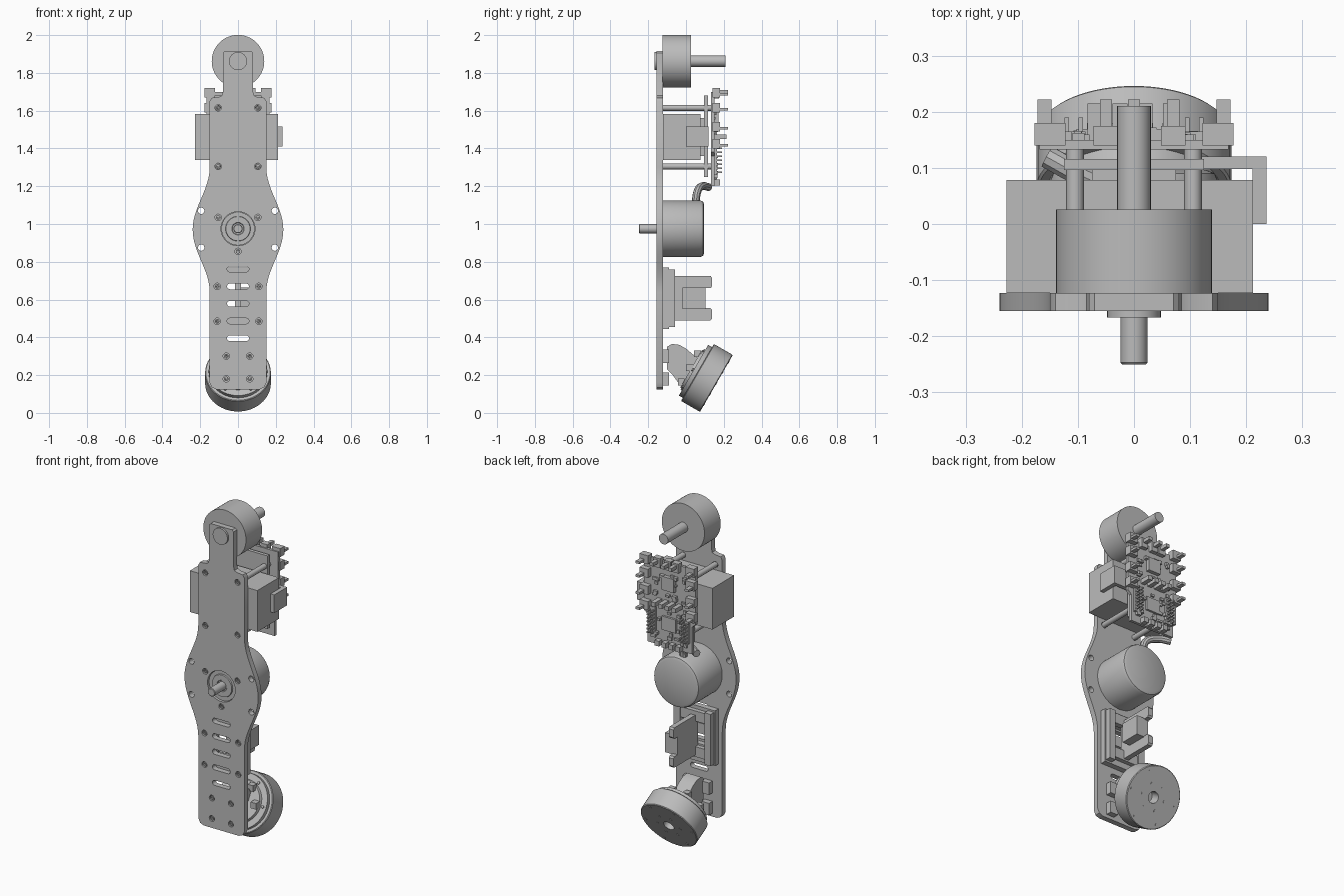
import bpy, bmesh, math, random
from mathutils import Vector

random.seed(4)
cube = bpy.data.objects.get("Cube")
if cube:
    bpy.data.objects.remove(cube)

grey = bpy.data.materials.new("plain grey")
grey.use_nodes = True
grey.diffuse_color = (0.5, 0.5, 0.5, 1)
grey.node_tree.nodes["Principled BSDF"].inputs["Base Color"].default_value = (0.5, 0.5, 0.5, 1)
parts = []


def add(name, mesh):
    mesh.materials.clear()
    mesh.materials.append(grey)
    ob = bpy.data.objects.new(name, mesh)
    bpy.context.collection.objects.link(ob)
    parts.append(ob)
    return ob


def boxes(name, spans):
    """Blocks given as (low corner, high corner), gathered in one object."""
    bm = bmesh.new()
    for lo, hi in spans:
        lo, hi = Vector(lo), Vector(hi)
        new = bmesh.ops.create_cube(bm, size=1)["verts"]
        for v in new:
            v.co = [(lo[i] + hi[i]) / 2 + v.co[i] * (hi[i] - lo[i]) for i in range(3)]
    mesh = bpy.data.meshes.new(name)
    bm.to_mesh(mesh)
    bm.free()
    return add(name, mesh)


def lathe(name, profile, origin=(0, 0, 0), axis=(0, 1, 0), sides=48):
    """Spin (radius, distance) points around an axis."""
    bm = bmesh.new()
    vs = [bm.verts.new((r, 0, h)) for r, h in profile]
    es = [bm.edges.new(pair) for pair in zip(vs, vs[1:])]
    bmesh.ops.spin(bm, geom=vs + es, cent=(0, 0, 0), axis=(0, 0, 1),
                   angle=math.tau, steps=sides, use_duplicate=False)
    bmesh.ops.remove_doubles(bm, verts=bm.verts, dist=1e-5)
    bmesh.ops.recalc_face_normals(bm, faces=bm.faces)
    turn = Vector((0, 0, 1)).rotation_difference(Vector(axis))
    for v in bm.verts:
        v.co = turn @ v.co + Vector(origin)
    mesh = bpy.data.meshes.new(name)
    bm.to_mesh(mesh)
    bm.free()
    return add(name, mesh)


def rod(name, r, x, z, y0, y1, sides=32):
    return lathe(name, [(0, y0), (r, y0), (r, y1), (0, y1)], (x, 0, z), sides=sides)


def bake(name, curve, rotation=(0, 0, 0), location=(0, 0, 0)):
    """Turn a curve into a placed mesh."""
    tmp = bpy.data.objects.new(name + "_curve", curve)
    bpy.context.collection.objects.link(tmp)
    bpy.context.view_layer.update()
    dg = bpy.context.evaluated_depsgraph_get()
    mesh = bpy.data.meshes.new_from_object(tmp.evaluated_get(dg))
    bpy.data.objects.remove(tmp)
    ob = add(name, mesh)
    ob.rotation_euler, ob.location = rotation, location
    return ob


def sheet(name, loops, lo, hi, side=False):
    """Flat outline with holes; faces the front, or the side if asked."""
    cu = bpy.data.curves.new(name, "CURVE")
    cu.dimensions, cu.fill_mode, cu.extrude = "2D", "BOTH", (hi - lo) / 2
    for loop in loops:
        sp = cu.splines.new("POLY")
        sp.points.add(len(loop) - 1)
        for p, (a, b) in zip(sp.points, loop):
            p.co = (a, b, 0, 1)
        sp.use_cyclic_u = True
    mid = (lo + hi) / 2
    q = math.pi / 2
    return bake(name, cu, (q, 0, q if side else 0), (mid, 0, 0) if side else (0, mid, 0))


def circle(x, z, r, n=20):
    return [(x + r * math.cos(math.tau * i / n), z + r * math.sin(math.tau * i / n)) for i in range(n)]


def pill(x, z, half, r):
    arc = [math.pi * (i / 8 - 0.5) for i in range(9)]
    right = [(x + half - r + r * math.cos(a), z + r * math.sin(a)) for a in arc]
    return right + [(2 * x - px, 2 * z - pz) for px, pz in right]


def rect(x0, x1, z0, z1):
    return [(x0, z0), (x1, z0), (x1, z1), (x0, z1)]


# Main plate with a rounded bulge, a narrow neck, screw holes and slots
edge = [(0.115, 0.125), (0.138, 0.135), (0.15, 0.16)]
for i in range(25):
    t = i / 12 - 1
    edge.append((0.15 + 0.045 * (1 + math.cos(math.pi * t)), 0.97 + 0.33 * t))
edge += [(0.15, 1.65), (0.14, 1.668), (0.1, 1.672), (0.085, 1.68), (0.08, 1.7), (0.08, 1.905), (0.07, 1.915)]
outline = edge + [(-x, z) for x, z in reversed(edge)]
pairs = [(0.105, 1.615), (0.105, 1.305), (0.105, 1.035), (0.11, 0.67), (0.11, 0.485), (0.062, 0.3), (0.062, 0.18)]
screws = [(s * x, z) for x, z in pairs for s in (-1, 1)] + [(0, 0.855)]
open_holes = [(s * 0.195, z) for z in (1.07, 0.875) for s in (-1, 1)]
slots = [pill(0, 0.395 + 0.0915 * i, 0.058, 0.015) for i in range(5)]
holes = [circle(x, z, 0.017) for x, z in screws + open_holes]
sheet("main_plate", [outline, circle(0, 0.975, 0.09, 48)] + holes + slots, -0.155, -0.123)
for x, z in screws:
    lathe("plate_screw", [(0, -0.146), (0.005, -0.146), (0.006, -0.152), (0.012, -0.152), (0.012, -0.12), (0, -0.12)],
          (x, 0, z), sides=16)

# Top motor with a long rear shaft
rod("top_motor", 0.139, 0, 1.862, -0.124, 0.026, 64)
rod("top_motor_shaft", 0.03, 0, 1.862, 0.02, 0.21)
rod("top_motor_cap", 0.048, 0, 1.862, -0.167, -0.15)

# Middle motor with rounded back edge, stepped boss and front shaft
lathe("middle_motor", [(0, -0.145), (0.03, -0.145), (0.033, -0.15), (0.064, -0.15), (0.066, -0.143), (0.088, -0.143),
                       (0.088, -0.123), (0.15, -0.123), (0.15, 0.075), (0.144, 0.09), (0.13, 0.096), (0, 0.096)],
      (0, 0, 0.975), sides=64)
lathe("middle_motor_shaft", [(0, -0.25), (0.021, -0.25), (0.024, -0.247), (0.024, -0.14), (0, -0.14)], (0, 0, 0.975))

# Cable leaving the middle motor
cable = bpy.data.curves.new("motor_cable", "CURVE")
cable.dimensions, cable.bevel_depth, cable.bevel_resolution, cable.use_fill_caps = "3D", 0.021, 3, True
sp = cable.splines.new("BEZIER")
route = [(-0.02, 0.05, 1.1), (-0.03, 0.06, 1.17), (-0.09, 0.085, 1.2), (-0.155, 0.12, 1.195)]
sp.bezier_points.add(len(route) - 1)
for p, co in zip(sp.bezier_points, route):
    p.co, p.handle_left_type, p.handle_right_type = co, "AUTO", "AUTO"
bake("motor_cable", cable)

# Battery block and its side connector
boxes("battery", [((-0.227, -0.123, 1.34), (0.212, 0.078, 1.583))])
boxes("battery_back", [((-0.075, 0.07, 1.36), (0.075, 0.097, 1.56))])
boxes("side_connector", [((0.211, 0, 1.41), (0.236, 0.12, 1.517)), ((0.12, 0.098, 1.41), (0.22, 0.12, 1.517))])

# Standoffs and the carrier behind the battery
for s in (-1, 1):
    for z in (1.305, 1.615):
        rod("standoff", 0.016, s * 0.105, z, -0.123, 0.135, 12)
sheet("board_carrier", [rect(-0.125, 0.125, 1.25, 1.68), rect(-0.07, 0.07, 1.36, 1.57)], 0.096, 0.116)

# Circuit board, wider at its upper half
board = [(0.145, 1.2), (0.145, 1.36), (0.168, 1.38), (0.168, 1.7)]
sheet("circuit_board", [board + [(-x, z) for x, z in reversed(board)]], 0.133, 0.15)
plugs, pins, chips = [], [], []
for s in (-1, 1):
    for z in (1.4, 1.49, 1.59, 1.67):
        a, b = sorted((s * 0.122, s * 0.177))
        c, d = sorted((s * 0.147, s * 0.172))
        plugs += [((a, 0.14, z), (b, 0.18, z + 0.05)), ((c, 0.14, z + 0.01), (d, 0.222, z + 0.024))]
    for i in range(7):
        for x in (0.095, 0.12):
            z = 1.27 + 0.021 * i
            pins.append(((s * x - 0.004, 0.145, z), (s * x + 0.004, 0.19, z + 0.009)))
    pins.append(((s * 0.108 - 0.022, 0.145, 1.26), (s * 0.108 + 0.022, 0.165, 1.42)))
for x in (-0.05, 0.0, 0.07):
    plugs += [((x - 0.022, 0.14, 1.665), (x + 0.022, 0.175, 1.72)), ((x - 0.011, 0.145, 1.69), (x + 0.011, 0.222, 1.71))]
for x in (-0.07, -0.025, 0.02, 0.065):
    plugs.append(((x - 0.013, 0.145, 1.45), (x + 0.013, 0.215, 1.475)))
    pins.append(((x - 0.014, 0.145, 1.205), (x + 0.014, 0.18, 1.235)))
chips += [((-0.04, 0.145, 1.54), (0.04, 0.172, 1.62)), ((-0.045, 0.145, 1.3), (0.045, 0.162, 1.38))]
for i in range(45):
    x, z = random.uniform(-0.11, 0.11), random.uniform(1.22, 1.66)
    w, h = random.uniform(0.006, 0.014), random.uniform(0.004, 0.01)
    chips.append(((x - w, 0.145, z - h), (x + w, random.uniform(0.157, 0.17), z + h)))
boxes("board_plugs", plugs)
boxes("board_pins", pins)
boxes("board_chips", chips)

# Lower tray: open frame, side rails and a hooked fin with a block
sheet("tray_base", [rect(-0.125, 0.125, 0.445, 0.77), rect(-0.06, 0.06, 0.55, 0.695)], -0.123, -0.09)
boxes("tray_rails", [((s * 0.1 - 0.02, -0.095, 0.455), (s * 0.1 + 0.02, -0.057, 0.76)) for s in (-1, 1)]
      + [((-0.09, -0.095, z), (0.09, -0.065, z + 0.06)) for z in (0.48, 0.69)])
fin = [(-0.09, 0.49), (0.13, 0.49), (0.138, 0.5), (0.138, 0.545), (0.13, 0.555), (0.1, 0.555)]
sheet("tray_fin", [fin + [(y, 1.215 - z) for y, z in reversed(fin)]], -0.015, 0.015, side=True)
boxes("fin_block", [((0.01, -0.018, 0.55), (0.065, 0.102, 0.665))])

# Foot bracket with four mounting ears
sheet("foot_bracket", [[(-0.1, 0.35), (-0.075, 0.365), (-0.035, 0.36), (0.0, 0.34), (0.06, 0.29),
                        (0.0, 0.16), (-0.045, 0.165), (-0.07, 0.2), (-0.1, 0.23)]], -0.045, 0.045, side=True)
boxes("bracket_ears", [((s * 0.062 - 0.025, -0.123, z - 0.035), (s * 0.062 + 0.025, -0.09, z + 0.035))
                       for s in (-1, 1) for z in (0.3, 0.18)])

# Tilted foot wheel: drum with a hub hole, inner disc and rim screws
tilt = Vector((0, math.cos(math.radians(30)), -math.sin(math.radians(30))))
face = Vector((0, 0.161, 0.156))
lathe("foot_wheel", [(0, -0.06), (0.032, -0.06), (0.032, 0), (0.17, 0), (0.174, -0.004), (0.174, -0.112),
                     (0.17, -0.116), (0.155, -0.116), (0.155, -0.14), (0.12, -0.14), (0.115, -0.155), (0, -0.155)],
      face, tilt, 64)
up = Vector((1, 0, 0)).cross(tilt)
for i in range(6):
    a = math.tau * i / 6
    ray = Vector((math.cos(a), 0, 0)) + up * math.sin(a)
    for r, h in ((0.15, 0.0), (0.075, 0.0), (0.135, -0.144)):
        lathe("wheel_screw", [(0, h + 0.002), (0.008, h + 0.002), (0.008, h - 0.004), (0, h - 0.004)],
              face + ray * r, tilt, 12)
    clip = face + ray * 0.1 - tilt * 0.165
    boxes("hub_clip", [(clip - Vector((0.018,) * 3), clip + Vector((0.018,) * 3))])

# Smooth round surfaces and keep hard edges
bpy.ops.object.select_all(action="DESELECT")
for ob in parts:
    ob.select_set(True)
bpy.context.view_layer.objects.active = parts[0]
bpy.ops.object.shade_smooth_by_angle(angle=math.radians(32))
